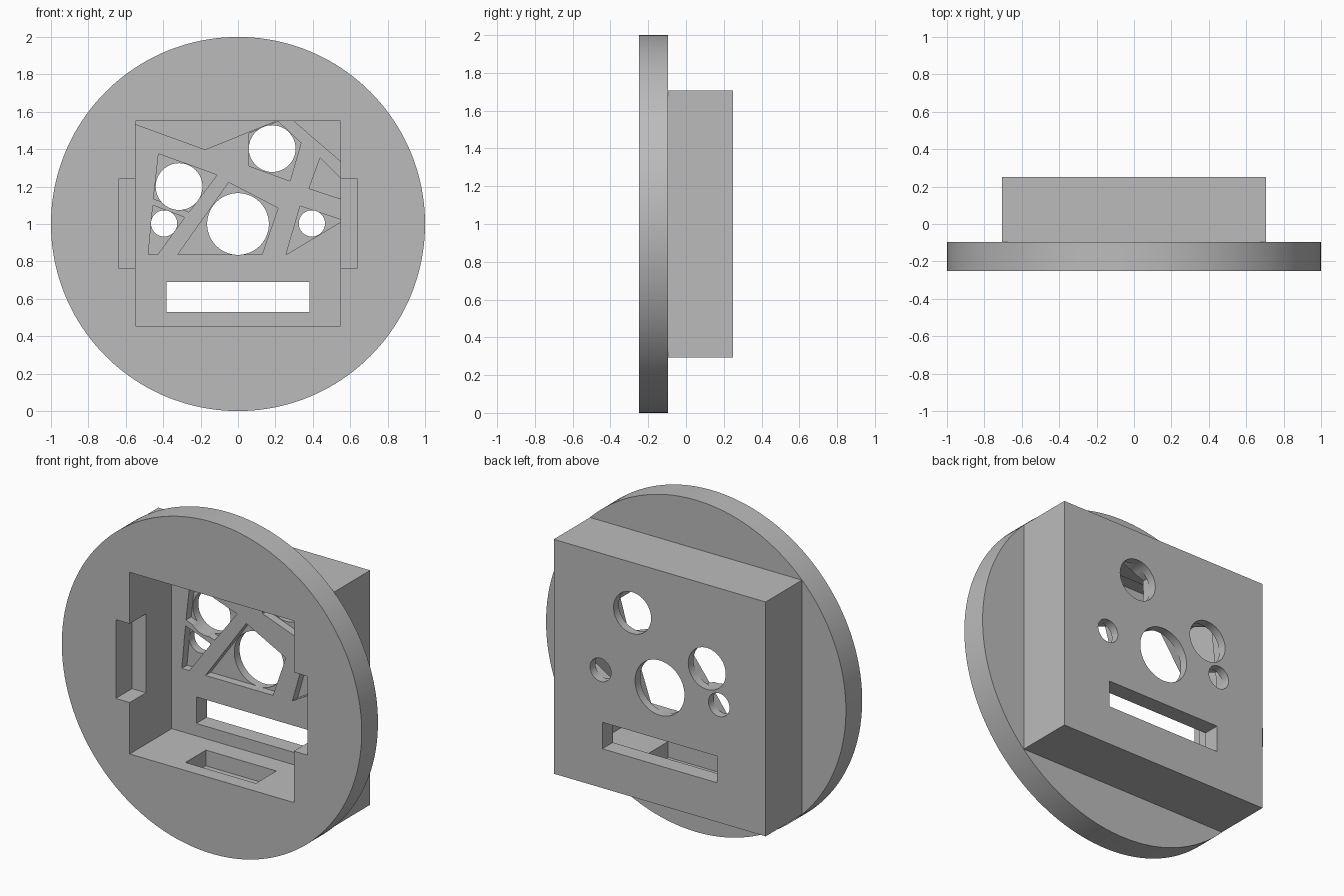
import bpy, bmesh, math

if "Cube" in bpy.data.objects:
    bpy.data.objects.remove(bpy.data.objects["Cube"])

grey = bpy.data.materials.new("plain grey")
grey.diffuse_color = (0.5, 0.5, 0.5, 1)
grey.use_nodes = True
grey.node_tree.nodes["Principled BSDF"].inputs["Base Color"].default_value = grey.diffuse_color


def prism(name, pts, y0, y1):
    """Extrude an (x, z) outline from y0 to y1."""
    bm = bmesh.new()
    face = bm.faces.new([bm.verts.new((x, y0, z)) for x, z in pts])
    ext = bmesh.ops.extrude_face_region(bm, geom=[face])
    new = [v for v in ext["geom"] if isinstance(v, bmesh.types.BMVert)]
    bmesh.ops.translate(bm, verts=new, vec=(0, y1 - y0, 0))
    bmesh.ops.recalc_face_normals(bm, faces=bm.faces)
    me = bpy.data.meshes.new(name)
    bm.to_mesh(me)
    bm.free()
    ob = bpy.data.objects.new(name, me)
    me.materials.append(grey)
    bpy.context.collection.objects.link(ob)
    return ob


def block(x0, x1, z0, z1):
    return [(x0, z0), (x1, z0), (x1, z1), (x0, z1)]


def circle(x, z, r, n=64):
    return [(x + r * math.cos(2 * math.pi * i / n),
             z + r * math.sin(2 * math.pi * i / n)) for i in range(n)]


def combine(body, tool, operation):
    mod = body.modifiers.new("cut", 'BOOLEAN')
    mod.operation, mod.solver, mod.object = operation, 'EXACT', tool
    bpy.context.view_layer.objects.active = body
    bpy.ops.object.modifier_apply(modifier=mod.name)
    bpy.data.objects.remove(tool)


def cut(pts, y0, y1):
    combine(body, prism("cutter", pts, y0, y1), 'DIFFERENCE')


# Round front flange joined to the square rear housing
body = prism("housing", circle(0, 1, 1, 160), -0.25, -0.095)
combine(body, prism("box", block(-.7065, .7065, .2935, 1.7065), -0.17, 0.25), 'UNION')

RIB, PLATE = 0.15, 0.20   # front of the ribs, front of the rear plate

# Main square cavity
cut(block(-.547, .547, .455, 1.55), -0.3, RIB)

# Latch pockets: open ones at the sides, closed ones in floor and ceiling
for s in (-1, 1):
    cut(block(*sorted((s * .5, s * .64)), .765, 1.24), -0.3, -0.095)
    cut(block(-.235, .235, *sorted((1 + s * .5, 1 + s * .64))), -0.165, 0.03)

# Recesses between the ribs of the rear wall
recesses = [
    [(-.547, 1.55), (-.547, 1.533), (-.176, 1.398), (.2, 1.55)],
    [(.06, 1.485), (.215, 1.548), (.337, 1.433), (.278, 1.23), (.06, 1.31)],
    [(.439, 1.353), (.547, 1.246), (.547, 1.135), (.38, 1.19)],
    [(.3, 1.55), (.547, 1.337), (.547, 1.55)],
    [(-.425, 1.375), (-.112, 1.262), (-.262, 1.064), (-.452, 1.135)],
    [(-.455, 1.1), (-.285, 1.035), (-.43, .836), (-.48, .836)],
    [(-.05, 1.222), (.214, 1.085), (.128, .836), (-.322, .836)],
    [(.332, 1.096), (.547, 1.024), (.547, 1.01), (.257, .836)],
]
for pts in recesses:
    cut(pts, RIB - 0.05, PLATE)

# Round openings and the wide slot through the rear wall
for x, z, r in ((-.315, 1.2, .125), (.183, 1.403, .125), (0, 1, .165),
                (-.395, 1.003, .07), (.395, 1.003, .07)):
    cut(circle(x, z, r), 0.1, 0.3)
cut(block(-.383, .383, .53, .69), 0.1, 0.3)

# Crisp edges, smooth rim
bpy.ops.object.select_all(action='DESELECT')
body.select_set(True)
bpy.context.view_layer.objects.active = body
bpy.ops.object.shade_smooth_by_angle(angle=math.radians(30))
